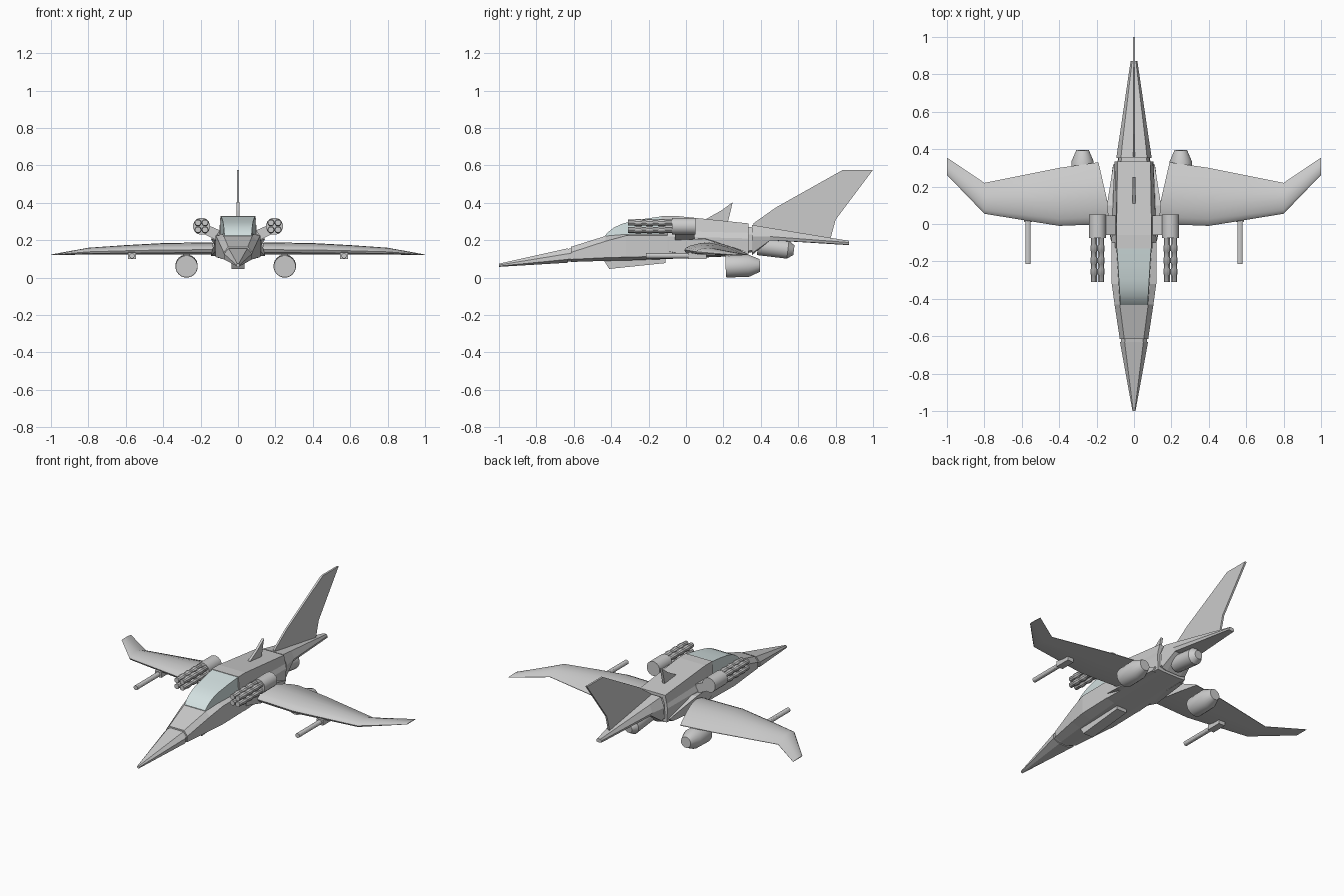
import bpy, bmesh, math
from mathutils import Vector

if "Cube" in bpy.data.objects:
    bpy.data.objects.remove(bpy.data.objects["Cube"])


def finish(bm, name, smooth=None, colour=None):
    bmesh.ops.recalc_face_normals(bm, faces=bm.faces)
    me = bpy.data.meshes.new(name)
    bm.to_mesh(me)
    bm.free()
    ob = bpy.data.objects.new(name, me)
    bpy.context.collection.objects.link(ob)
    if colour:
        mat = bpy.data.materials.new(name)
        mat.diffuse_color = colour
        mat.use_nodes = True
        mat.node_tree.nodes["Principled BSDF"].inputs["Base Color"].default_value = mat.diffuse_color
        me.materials.append(mat)
    if smooth:
        bpy.ops.object.select_all(action='DESELECT')
        ob.select_set(True)
        bpy.context.view_layer.objects.active = ob
        bpy.ops.object.shade_smooth_by_angle(angle=math.radians(smooth))
    return ob


def loft(name, rings, **kw):
    """Skin closed rings of equal point count and cap both ends."""
    bm = bmesh.new()
    vs = [[bm.verts.new(p) for p in r] for r in rings]
    n = len(vs[0])
    for a, b in zip(vs, vs[1:]):
        for i in range(n):
            j = (i + 1) % n
            bm.faces.new((a[i], a[j], b[j], b[i]))
    bm.faces.new(vs[0])
    bm.faces.new(vs[-1])
    return finish(bm, name, **kw)


def hull(name, sections, **kw):
    """Sections: (y, half profile of (x, z) from bottom to top), mirrored in x."""
    return loft(name, [[(x, y, z) for x, z in half] + [(-x, y, z) for x, z in reversed(half)]
                       for y, half in sections], **kw)


def plate(name, outline, x0, x1):
    """Side outline in (y, z) extruded from x0 to x1."""
    return loft(name, [[(x, y, z) for y, z in outline] for x in (x0, x1)])


def lathe(name, x, z, profile, n=16, tilt=0.0):
    """Profile of (y, radius) turned around a line along y; tilt = dz per y."""
    y0 = profile[0][0]
    rings = [[(x + r * math.cos(2 * math.pi * (i + .5) / n),
               y + tilt * -r * math.sin(2 * math.pi * (i + .5) / n),
               z + tilt * (y - y0) + r * math.sin(2 * math.pi * (i + .5) / n))
              for i in range(n)] for y, r in profile]
    return loft(name, rings, smooth=30 if n > 8 else None)


# Nose cone and its recessed joint
hull("nose_cone", [(-1.0, [(.004, .058), (.008, .062), (.008, .068), (.004, .075)]),
                   (-.632, [(.03, .08), (.075, .098), (.075, .128), (.05, .157)])])
hull("nose_joint", [(-.64, [(.028, .085), (.07, .1), (.07, .127), (.047, .153)]),
                    (-.6, [(.028, .088), (.07, .102), (.07, .13), (.047, .158)])])

# Cockpit body
hull("front_fuselage", [
    (-.615, [(.03, .084), (.076, .098), (.076, .135), (.052, .165)]),
    (-.43, [(.045, .09), (.104, .107), (.104, .195), (.076, .223)]),
    (-.32, [(.055, .092), (.119, .11), (.119, .225), (.085, .232)]),
    (-.1, [(.065, .1), (.12, .115), (.12, .225), (.095, .235)])])

# Glass canopy with curved windscreen
top = [(-.432, .226), (-.415, .245), (-.385, .268), (-.345, .287), (-.3, .3), (-.22, .315), (-.13, .328)]
hull("canopy", [(y, [(.076 + (y + .43) * .06, .218), (.073 + (y + .43) * .06, z)]) for y, z in top],
     smooth=30, colour=(.66, .76, .76, 1))

# Main body and spine
hull("rear_fuselage", [
    (-.1, [(.065, .1), (.12, .113), (.12, .22), (.1, .25), (.095, .25)]),
    (.335, [(.06, .118), (.1, .122), (.105, .21), (.1, .24), (.088, .29)])])
hull("spine", [(-.13, [(.1, .222), (.1, .25), (.094, .331)]),
               (-.06, [(.105, .222), (.1, .25), (.094, .331)]),
               (.335, [(.102, .2), (.1, .24), (.088, .29)])])
hull("tail_joint", [(.32, [(.05, .13), (.088, .14), (.085, .23), (.07, .272)]),
                    (.37, [(.05, .14), (.085, .15), (.082, .23), (.065, .268)])])

# Tail boom and fins
hull("tail_boom", [
    (.352, [(.05, .12), (.085, .13), (.095, .22), (.07, .282)]),
    (.45, [(.045, .2), (.07, .2), (.08, .22), (.06, .266)]),
    (.872, [(.01, .174), (.018, .177), (.018, .188), (.01, .197)])])
plate("tail_fin", [(.36, .275), (.36, .29), (.48, .375), (.84, .577), (1.0, .577), (.8, .31), (.77, .2)],
      -.006, .006)
plate("spine_fin", [(.11, .3), (.11, .315), (.19, .36), (.25, .404), (.222, .29)], -.008, .008)

# Belly keel
plate("belly_keel", [(-.445, .1), (-.41, .047), (-.11, .078), (-.11, .11)], -.035, .035)

# Wings: front edge, rear edge and height at each span station
stations = [(.135, .0, .33, .065), (.4, -.01, .3, .061), (.6, .022, .26, .05),
            (.8, .055, .22, .036), (1.0, .262, .355, .004)]
foil = [(0, .4), (.04, .62), (.12, .8), (.25, .95), (.4, 1), (.55, .92), (.7, .7), (.85, .4), (1, .06),
        (1, 0), (.6, 0), (.2, 0), (.03, .15)]
for s, side in ((1, "right"), (-1, "left")):
    rings = []
    for k, (x, y0, y1, h) in enumerate(stations):
        ring = []
        for u, v in foil:
            y = y0 + (y1 - y0) * u
            cut = max(0, y - .09) * .23 if k == 0 else 0
            ring.append((s * (x + cut), y, .124 + h * v - (.004 if k == 4 else 0)))
        rings.append(ring)
    loft(side + "_wing", rings, smooth=30)

    # Wing root fairing
    loft(side + "_wing_root", [
        [(s * .09, y, z) for y, z in ((-.1, .13), (-.1, .2), (.1, .212), (.32, .14), (.3, .118), (0, .115))],
        [(s * x, y, z) for x, y, z in ((.123, -.09, .14), (.123, -.09, .2), (.145, .1, .208),
                                       (.11, .32, .14), (.115, .3, .12), (.145, .03, .117))]])

    # Rotary gun: housing, mount, four ringed barrels
    gx, gz = s * .195, .275
    lathe(side + "_gun_housing", gx, gz, [(-.075, .046), (.05, .046)])
    loft(side + "_gun_mount", [
        [(s * x, y, z) for x, z in ((.09, .2), (.115, .2), (.185, .235), (.17, .285), (.09, .25))]
        for y in (-.06, .045)])
    for i in range(4):
        bx, bz = gx + .019 * (-1 if i % 2 else 1), gz + .019 * (-1 if i // 2 else 1)
        prof = [(-.31, .016)]
        for c in (-.255, -.195, -.13):
            prof += [(c - .02, .016), (c - .012, .0195), (c + .012, .0195), (c + .02, .016)]
        lathe(f"{side}_gun_barrel_{i + 1}", bx, bz, prof + [(-.07, .016)], n=10)

    # Single cannon under the wing
    cx = s * .567
    lathe(side + "_cannon_barrel", cx, .117, [(-.215, .0145), (.03, .0145)], n=12)
    plate(side + "_cannon_mount", [(.01, .1), (.01, .135), (.11, .145), (.11, .1)], cx - .022, cx + .022)

# Engine pods under the wings, slightly uneven in spacing
for x, side in ((.25, "right"), (-.275, "left")):
    lathe(side + "_engine", x, .06, [(.212, .058), (.22, .06), (.335, .06), (.395, .034)], n=20, tilt=.03)
    plate(side + "_engine_pylon", [(.225, .1), (.225, .14), (.29, .135), (.31, .1)], x - .018, x + .018)

# Centre engine under the tail
lathe("centre_engine", 0, .17, [(.385, .05), (.545, .05), (.577, .026)], n=16, tilt=-.12)
